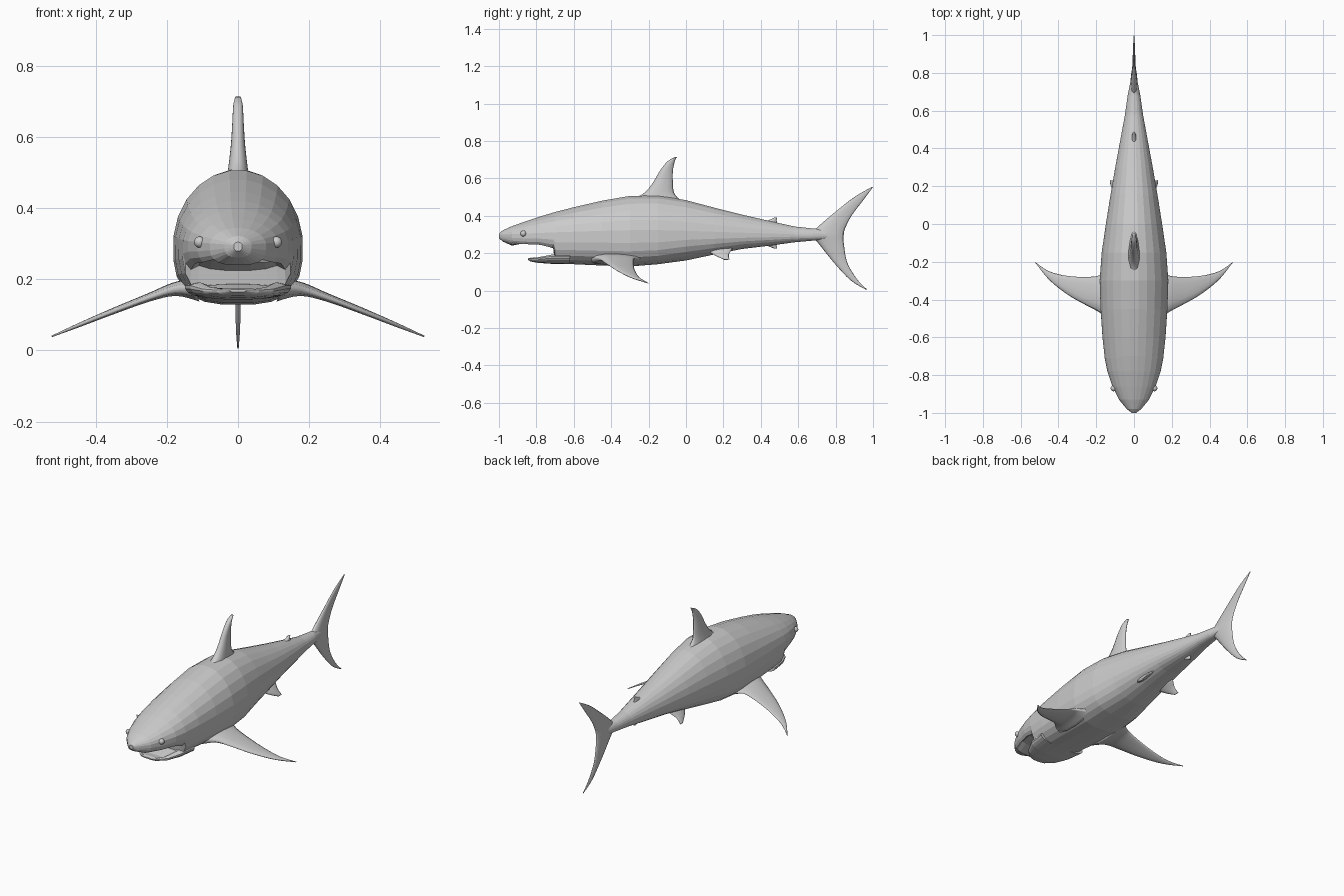
import bpy, bmesh, math
from mathutils import Vector

old = bpy.data.objects.get("Cube")
if old:
    bpy.data.objects.remove(old, do_unlink=True)

SIDES = 24
skin = bpy.data.materials.new("light grey skin")
skin.use_nodes = True
colour = (.6, .6, .6, 1)
skin.diffuse_color = colour
skin.node_tree.nodes["Principled BSDF"].inputs["Base Color"].default_value = colour


def finish(name, bm, smooth):
    bmesh.ops.recalc_face_normals(bm, faces=bm.faces)
    mesh = bpy.data.meshes.new(name)
    bm.to_mesh(mesh)
    bm.free()
    mesh.materials.append(skin)
    for poly in mesh.polygons:
        poly.use_smooth = smooth
    obj = bpy.data.objects.new(name, mesh)
    bpy.context.collection.objects.link(obj)
    return obj


def loft(name, rings, smooth=False):
    """Skin a list of equal closed rings and cap both ends."""
    bm = bmesh.new()
    loops = [[bm.verts.new(p) for p in ring] for ring in rings]
    for a, b in zip(loops, loops[1:]):
        for i in range(len(a)):
            j = (i + 1) % len(a)
            bm.faces.new((a[i], a[j], b[j], b[i]))
    bm.faces.new(loops[0])
    bm.faces.new(loops[-1])
    return finish(name, bm, smooth)


def section(y, top, bottom, half, middle, squareness, dent=0, dent_side=0):
    """Rounded section across the body; one side may be hollowed for the mouth."""
    ring = []
    for i in range(SIDES):
        angle = math.tau * (i + .5) / SIDES
        c, s = math.cos(angle), math.sin(angle)
        power = squareness if s < 0 else 1
        x = half * math.copysign(abs(c) ** power, c)
        reach = (top - middle) if s > 0 else (middle - bottom)
        z = middle + reach * math.copysign(abs(s) ** power, s)
        if s * dent_side > 0 and abs(c) < .75:
            z -= dent_side * dent
        ring.append((x, y, z))
    return ring


def fin(name, sections, normal, steps=4):
    """Lens-shaped fin from (leading point, trailing point, half thickness)."""
    normal = Vector(normal).normalized()
    data = [(Vector(a), Vector(b), t) for a, b, t in sections]

    def spline(p, q, r, s, u):
        return .5 * (2 * q + (r - p) * u + (2 * p - 5 * q + 4 * r - s) * u * u
                     + (3 * q - p - 3 * r + s) * u ** 3)

    rings = []
    last = len(data) - 1
    for k in range(last * steps + 1):
        seg = min(k // steps, last - 1)
        near = [data[max(0, min(last, seg + d))] for d in (-1, 0, 1, 2)]
        lead, trail, thick = (spline(*[n[c] for n in near], k / steps - seg) for c in range(3))
        ring = []
        for i in range(12):
            angle = math.tau * i / 12
            along = (1 - math.cos(angle)) / 2
            bulge = math.sin(angle) * (1.2 - .5 * along)
            ring.append(lead.lerp(trail, along) + normal * bulge * thick)
        rings.append(ring)
    return loft(name, rings, True)


def upright(pairs):
    """Place side-profile points on the centre plane."""
    return [((0, *a), (0, *b), t) for a, b, t in pairs]


# Body with snout and hollow upper jaw: y, top, bottom, half width
body = [
    (-1, .305, .28, .012), (-.98, .322, .262, .038), (-.93, .345, .24, .08),
    (-.86, .37, .229, .115), (-.78, .397, .224, .142), (-.71, .418, .2, .156),
    (-.7, .421, .143, .157), (-.6, .447, .14, .168), (-.45, .482, .133, .178),
    (-.3, .508, .128, .183), (-.15, .51, .14, .172), (0, .485, .16, .15),
    (.15, .445, .192, .126), (.3, .407, .222, .1), (.45, .372, .24, .072),
    (.58, .343, .258, .048), (.68, .332, .267, .034), (.77, .325, .275, .016)]
rings = []
for y, top, bottom, half in body:
    in_mouth = -.9 < y < -.705
    square = .7 if y < 0 else .85
    rings.append(section(y, top, bottom, half, .295, square, .025 if in_mouth else 0, -1))
loft("body", rings)

# Lower jaw with a dished top
jaw = [(-.845, .172, .164, .025), (-.83, .176, .155, .06), (-.79, .183, .148, .1),
       (-.72, .199, .143, .135), (-.62, .2, .143, .15)]
loft("lower_jaw", [section(y, top, low, half, (top * 2 + low) / 3, .8,
                           .012 if y > -.82 else 0, 1) for y, top, low, half in jaw])

# Fins on the centre plane
fin("dorsal_fin", upright([
    ((-.28, .49), (.0, .46), .034), ((-.22, .525), (-.06, .515), .028),
    ((-.175, .58), (-.07, .58), .021), ((-.14, .64), (-.07, .64), .017),
    ((-.1, .69), (-.06, .69), .014), ((-.06, .713), (-.048, .715), .008)]), (1, 0, 0))
fin("tail_fin", upright([
    ((.962, .005), (.967, .007), .002), ((.88, .055), (.915, .06), .006),
    ((.79, .15), (.862, .15), .009), ((.71, .25), (.844, .25), .016),
    ((.67, .3), (.843, .29), .02), ((.71, .345), (.85, .33), .016),
    ((.8, .422), (.885, .4), .009), ((.9, .5), (.945, .48), .006),
    ((.995, .555), (1, .553), .002)]), (1, 0, 0))
fin("second_dorsal_fin", upright([
    ((.41, .365), (.495, .35), .014), ((.45, .38), (.485, .372), .011),
    ((.475, .392), (.488, .39), .005)]), (1, 0, 0))
fin("anal_fin", upright([
    ((.41, .25), (.495, .26), .014), ((.45, .233), (.485, .242), .01),
    ((.475, .224), (.488, .225), .005)]), (1, 0, 0))

# Paired fins and eyes
for side, word in ((1, "left"), (-1, "right")):
    pectoral = [
        ((.12, -.52, .17), (.12, -.22, .17), .036), ((.18, -.47, .17), (.18, -.27, .174), .02),
        ((.25, -.432, .148), (.25, -.28, .152), .012), ((.35, -.375, .11), (.35, -.275, .113), .009),
        ((.45, -.295, .07), (.45, -.25, .071), .006), ((.522, -.205, .04), (.525, -.2, .04), .002)]
    pelvic = [
        ((.07, .11, .215), (.07, .25, .225), .014), ((.1, .155, .188), (.1, .23, .195), .009),
        ((.122, .205, .165), (.125, .232, .167), .004)]
    for part, points, up in (("pectoral_fin", pectoral, (.35, 0, 1)),
                             ("pelvic_fin", pelvic, (1, 0, .7))):
        flipped = [((a[0] * side, *a[1:]), (b[0] * side, *b[1:]), t) for a, b, t in points]
        fin(word + "_" + part, flipped, (up[0] * side, up[1], up[2]))
    bm = bmesh.new()
    bmesh.ops.create_uvsphere(bm, u_segments=12, v_segments=8, radius=.016)
    bmesh.ops.translate(bm, verts=bm.verts, vec=(side * .108, -.87, .305))
    finish(word + "_eye", bm, True)
